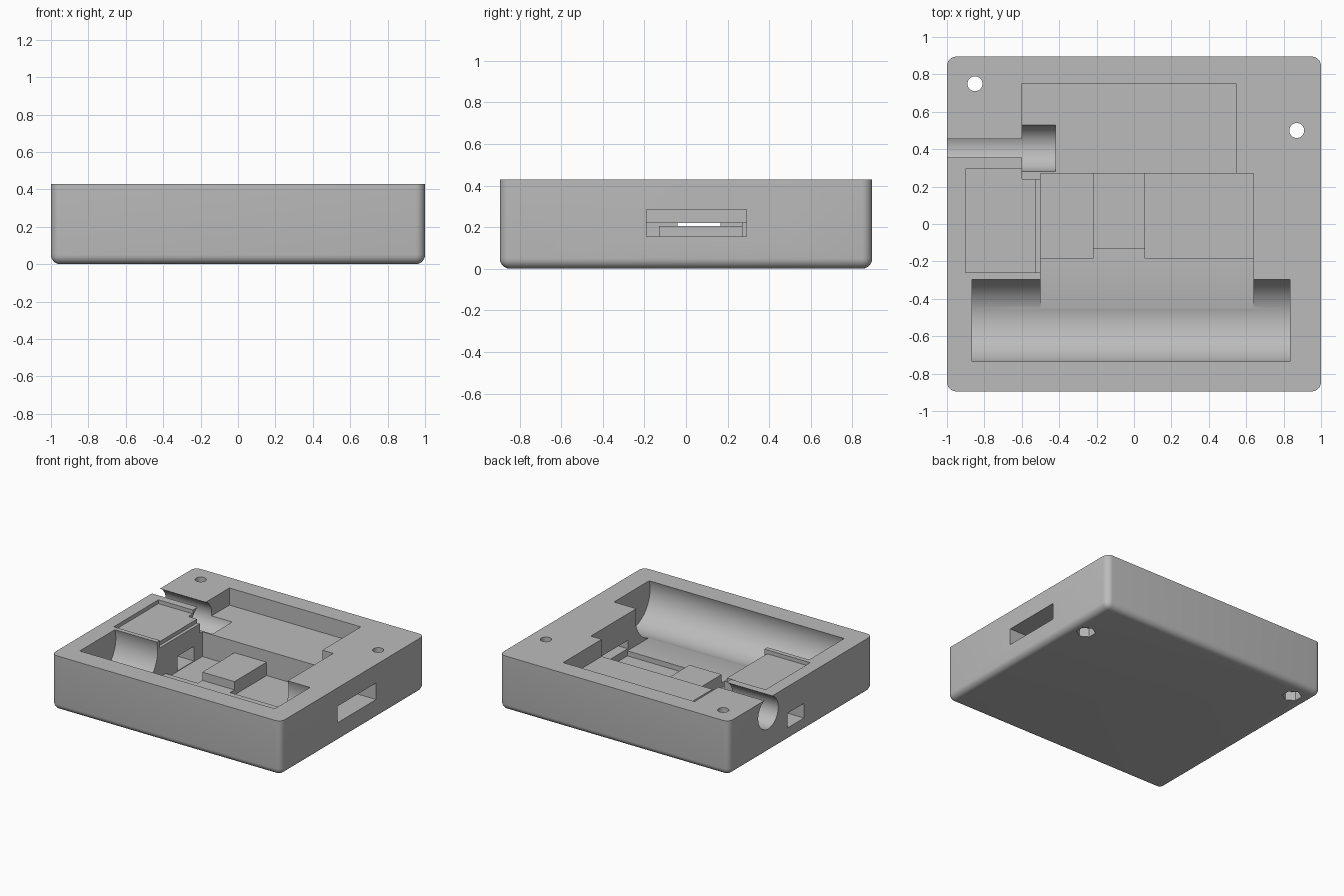
import bpy, bmesh, math
from mathutils import Matrix, Vector

old = bpy.data.objects.get("Cube")
if old:
    bpy.data.objects.remove(old)

TOP = 0.43

grey = bpy.data.materials.new("plain grey")
grey.use_nodes = True
GREY = (0.5, 0.5, 0.5, 1)
grey.diffuse_color = GREY
grey.node_tree.nodes["Principled BSDF"].inputs["Base Color"].default_value = GREY


def make(name, bm):
    mesh = bpy.data.meshes.new(name)
    bm.to_mesh(mesh)
    bm.free()
    mesh.materials.append(grey)
    obj = bpy.data.objects.new(name, mesh)
    bpy.context.collection.objects.link(obj)
    return obj


def block(x, y, z):
    bm = bmesh.new()
    size = [b - a for a, b in (x, y, z)]
    mid = Vector([(a + b) / 2 for a, b in (x, y, z)])
    bmesh.ops.create_cube(bm, size=1, matrix=Matrix.Translation(mid) @ Matrix.Diagonal((*size, 1)))
    return bm


def rod(centre, radius, length, sides, along_x=False):
    bm = bmesh.new()
    turn = Matrix.Rotation(math.pi / 2, 4, "Y") if along_x else Matrix()
    bmesh.ops.create_cone(bm, cap_ends=True, segments=sides, radius1=radius, radius2=radius,
                          depth=length, matrix=Matrix.Translation(centre) @ turn)
    return bm


# Case body with rounded sides and base, sharp top rim
bm = block((-1, 1), (-0.895, 0.895), (0, TOP))
edges = [e for e in bm.edges if min(v.co.z for v in e.verts) < 0.01]
bmesh.ops.bevel(bm, geom=edges, offset=0.05, segments=6, profile=0.5, affect="EDGES")
case = make("case_body", bm)


def carve(name, bm):
    cutter = make(name, bm)
    cutter.hide_render = True
    mod = case.modifiers.new(name, "BOOLEAN")
    mod.operation, mod.solver, mod.object = "DIFFERENCE", "EXACT", cutter
    bpy.context.view_layer.objects.active = case
    bpy.ops.object.modifier_apply(modifier=name)
    bpy.data.objects.remove(cutter)


UP = TOP + 0.1

# Battery trough
carve("battery_trough", rod((-0.015, -0.515, 0.36), 0.23, 1.7, 96, True))

# Circuit board pocket: front floor, raised centre pad and two side bays
carve("board_floor", block((-0.5, 0.64), (-0.515, -0.13), (0.14, UP)))
carve("centre_pad", block((-0.23, 0.07), (-0.14, 0.27), (0.205, UP)))
for side, x in (("right", (-0.5, -0.22)), ("left", (0.06, 0.64))):
    carve(side + "_bay", block(x, (-0.185, 0.27), (0.10, UP)))

# Screen pocket and cable channel
carve("screen_pocket", block((-0.6, 0.545), (0.24, 0.75), (0.295, UP)))
carve("cable_channel", rod((-0.76, 0.405, 0.315), 0.125, 0.68, 64, True))

# Shallow charger recess with a lower lip
carve("charger_recess", block((-0.9, -0.51), (-0.26, 0.295), (0.40, UP)))
carve("charger_lip", block((-0.525, -0.49), (-0.26, 0.25), (0.37, UP)))

# Side ports
carve("charger_port", block((-1.1, -0.45), (-0.04, 0.165), (0.105, 0.22)))
carve("wide_port", block((0.84, 1.1), (-0.19, 0.29), (0.155, 0.285)))
carve("wide_port_throat", block((0.6, 0.9), (-0.19, 0.29), (0.155, 0.22)))

# Screw holes with hexagonal nut seats underneath
for i, (x, y) in enumerate(((-0.85, 0.75), (0.87, 0.5))):
    carve(f"screw_hole_{i}", rod((x, y, TOP / 2), 0.04, 1, 32))
    carve(f"nut_seat_{i}", rod((x, y, 0), 0.07, 0.14, 6))

bpy.ops.object.select_all(action="DESELECT")
case.select_set(True)
bpy.context.view_layer.objects.active = case
bpy.ops.object.shade_smooth_by_angle(angle=math.radians(30))
